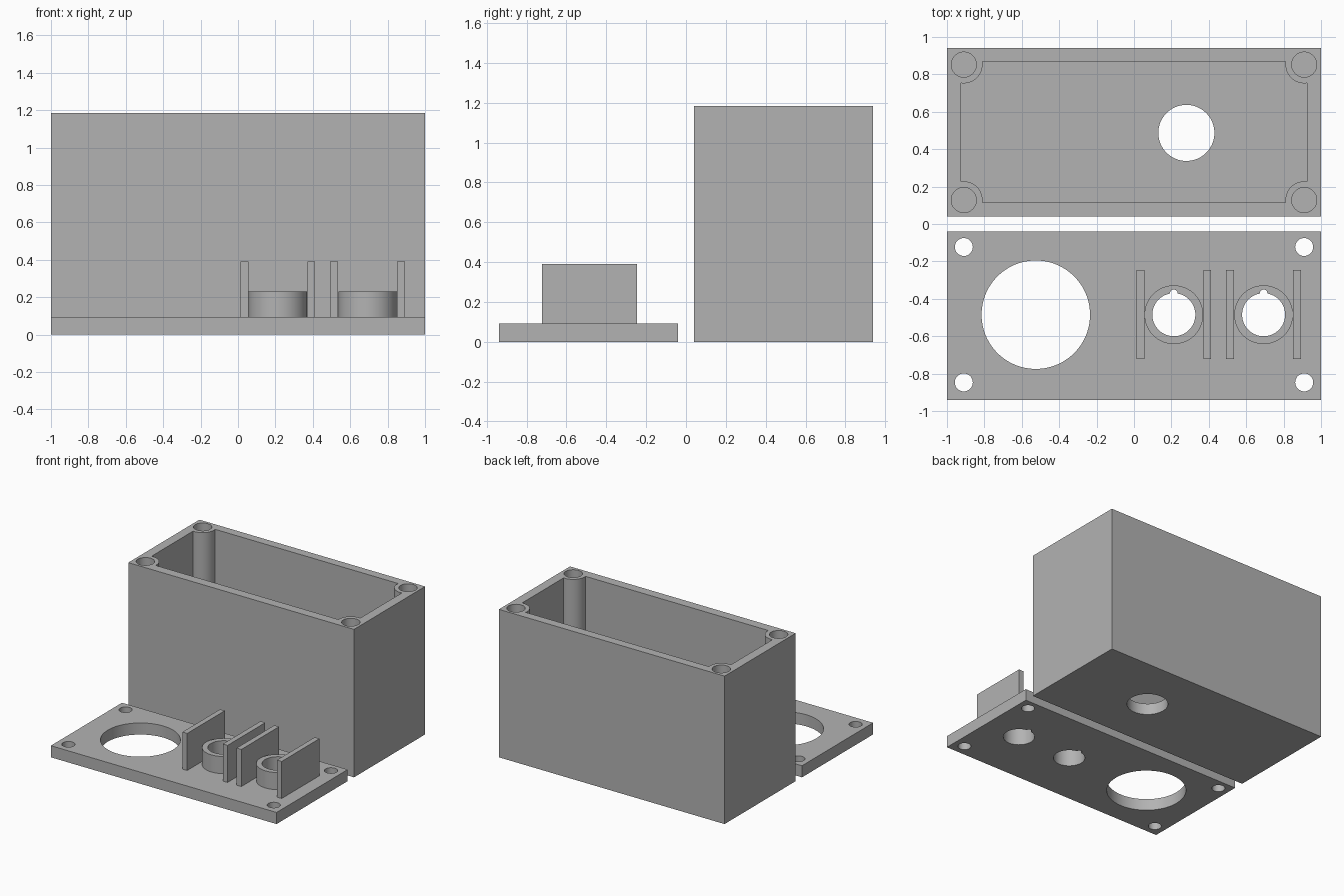
import bpy, bmesh, math
from mathutils import Matrix

if "Cube" in bpy.data.objects:
    bpy.data.objects.remove(bpy.data.objects["Cube"])

grey = bpy.data.materials.new("light_grey")
grey.diffuse_color = (0.45, 0.45, 0.45, 1)
grey.use_nodes = True
grey.node_tree.nodes["Principled BSDF"].inputs["Base Color"].default_value = grey.diffuse_color


def finish(name, bm):
    me = bpy.data.meshes.new(name)
    bm.to_mesh(me)
    bm.free()
    me.materials.append(grey)
    ob = bpy.data.objects.new(name, me)
    bpy.context.collection.objects.link(ob)
    return ob


def block(name, x0, x1, y0, y1, z0, z1):
    bm = bmesh.new()
    m = Matrix.Translation(((x0 + x1) / 2, (y0 + y1) / 2, (z0 + z1) / 2))
    bmesh.ops.create_cube(bm, size=1, matrix=m @ Matrix.Diagonal((x1 - x0, y1 - y0, z1 - z0, 1)))
    return finish(name, bm)


def cylinder(name, x, y, r, z0, z1, sides=64):
    bm = bmesh.new()
    bmesh.ops.create_cone(bm, cap_ends=True, segments=sides, radius1=r, radius2=r,
                          depth=z1 - z0, matrix=Matrix.Translation((x, y, (z0 + z1) / 2)))
    return finish(name, bm)


def combine(target, other, op):
    """Boolean another part into the target, then remove it."""
    mod = target.modifiers.new(op.lower(), 'BOOLEAN')
    mod.operation, mod.solver, mod.object = op, 'EXACT', other
    bpy.context.view_layer.objects.active = target
    bpy.ops.object.modifier_apply(modifier=mod.name)
    bpy.data.objects.remove(other)


def cut(target, *args):
    combine(target, cylinder("cutter", *args), 'DIFFERENCE')


H, FLOOR, LID = 1.185, 0.09, 0.093
corners = [(sx * 0.91, sy * 0.362) for sx in (-1, 1) for sy in (-1, 1)]
BOX_Y, LID_Y = 0.49, -0.485

# Open box: the cavity leaves a round screw post in each corner
box = block("box", -1, 1, 0.04, 0.94, 0, H)
cavity = block("cavity", -0.925, 0.925, 0.115, 0.87, FLOOR, H + 0.1)
for x, y in corners:
    cut(cavity, x, BOX_Y + y, 0.1, 0, H + 0.2)
combine(box, cavity, 'DIFFERENCE')
for x, y in corners:
    cut(box, x, BOX_Y + y, 0.067, FLOOR, H + 0.1)
cut(box, 0.28, 0.487, 0.15, -0.1, 0.3)

# Lid plate with screw holes and a large round opening
lid = block("lid", -1, 1, -0.94, -0.04, 0, LID)
for x, y in corners:
    cut(lid, x, LID_Y + y, 0.048, -0.1, 0.3)
cut(lid, -0.525, LID_Y, 0.29, -0.1, 0.3, 96)

# Two notched collars, each between a pair of upright fins
for cx in (0.213, 0.693):
    combine(lid, cylinder("collar", cx, LID_Y, 0.157, LID / 2, 0.23), 'UNION')
    cut(lid, cx, LID_Y, 0.115, -0.1, 0.5)
    cut(lid, cx, LID_Y + 0.115, 0.02, -0.1, 0.5, 24)
    for s in (-1, 1):
        fx = cx + s * 0.179
        fin = block("fin", fx - 0.021, fx + 0.021, -0.722, -0.245, LID / 2, 0.39)
        combine(lid, fin, 'UNION')

# Smooth round walls, keep edges sharp
for ob in (box, lid):
    bpy.ops.object.select_all(action='DESELECT')
    ob.select_set(True)
    bpy.context.view_layer.objects.active = ob
    bpy.ops.object.shade_smooth_by_angle(angle=math.radians(30))
